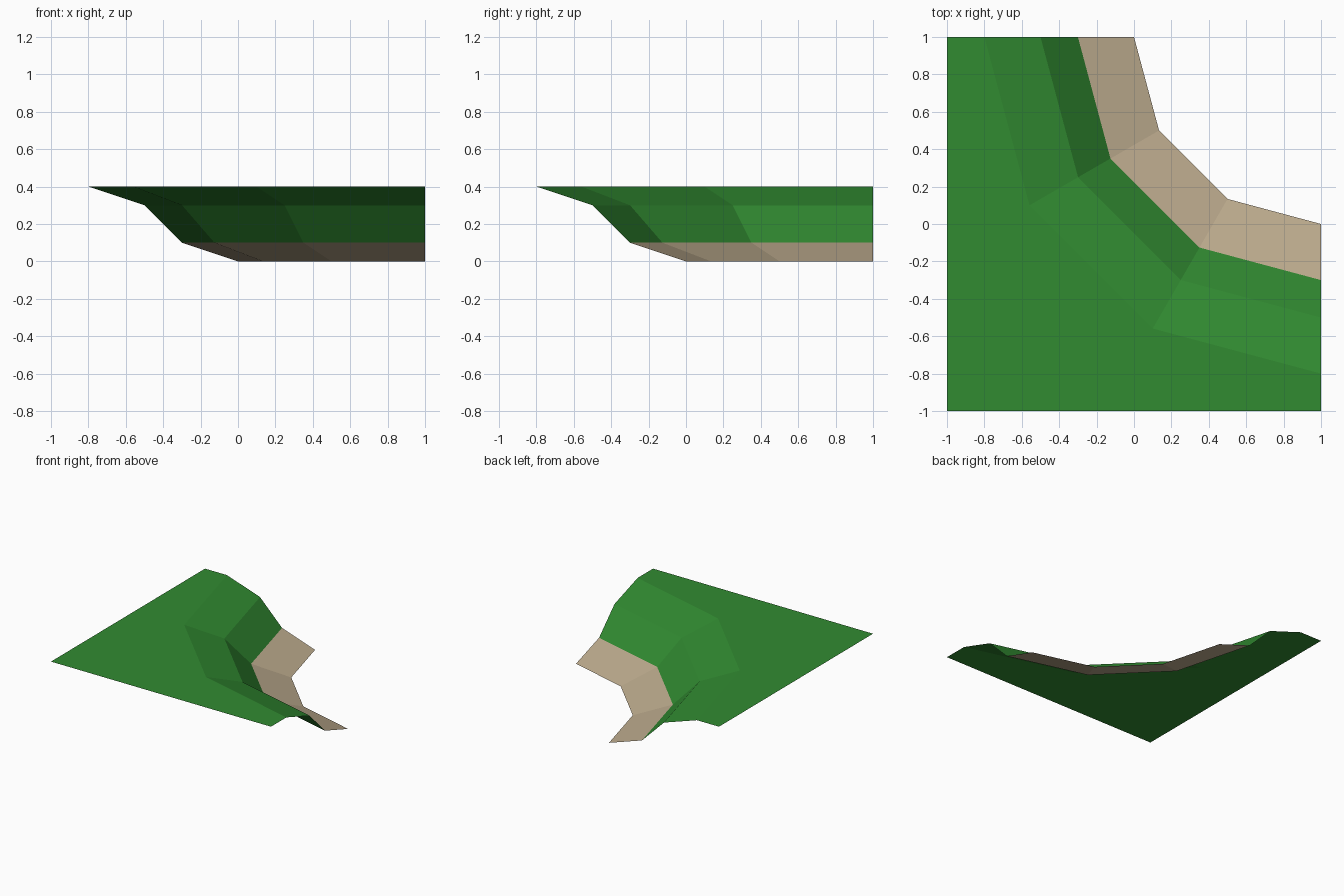
import bpy
import bmesh
from math import radians, tan

cube = bpy.data.objects.get("Cube")
if cube:
    bpy.data.objects.remove(cube, do_unlink=True)


def make_material(name, colour):
    mat = bpy.data.materials.new(name)
    mat.use_nodes = True
    mat.diffuse_color = colour
    bsdf = next(n for n in mat.node_tree.nodes if n.type == "BSDF_PRINCIPLED")
    bsdf.inputs["Base Color"].default_value = colour
    bsdf.inputs["Roughness"].default_value = 0.9
    return mat


grass = make_material("grass green", (0.031, 0.258, 0.031, 1))
sand = make_material("sand beige", (0.51, 0.41, 0.27, 1))

# Contours of the bank: start on the back edge, bend depth, height
CONTOURS = [(0.0, 0.5, 0.0), (-0.3, 0.35, 0.1), (-0.5, 0.25, 0.3), (-0.8, 0.1, 0.4)]
FLARE = tan(radians(15))


def contour(start, bend, z):
    """Half a contour, mirrored across the diagonal x = y."""
    half = [(start, 1.0), (start + FLARE * (1 - bend), bend)]
    return [(x, y, z) for x, y in half + [(y, x) for x, y in reversed(half)]]


def make_part(name, rows, mat, plateau=False):
    """Skin the contours with quads, optionally closing up to the outer corner."""
    bm = bmesh.new()
    rings = [[bm.verts.new(p) for p in row] for row in rows]
    for low, high in zip(rings, rings[1:]):
        for i in range(len(low) - 1):
            bm.faces.new((low[i], high[i], high[i + 1], low[i + 1]))
    if plateau:
        z = rows[-1][0][2]
        outer = [bm.verts.new((x, y, z)) for x, y in ((1, -1), (-1, -1), (-1, 1))]
        bm.faces.new(rings[-1] + outer)
    # Ground surfaces face up
    bm.normal_update()
    for face in bm.faces:
        if face.normal.z < 0:
            face.normal_flip()
    mesh = bpy.data.meshes.new(name)
    bm.to_mesh(mesh)
    bm.free()
    mesh.materials.append(mat)
    obj = bpy.data.objects.new(name, mesh)
    bpy.context.collection.objects.link(obj)
    return obj


rows = [contour(*c) for c in CONTOURS]
make_part("sand_shore", rows[:2], sand)
make_part("grass_bank", rows[1:], grass, plateau=True)
